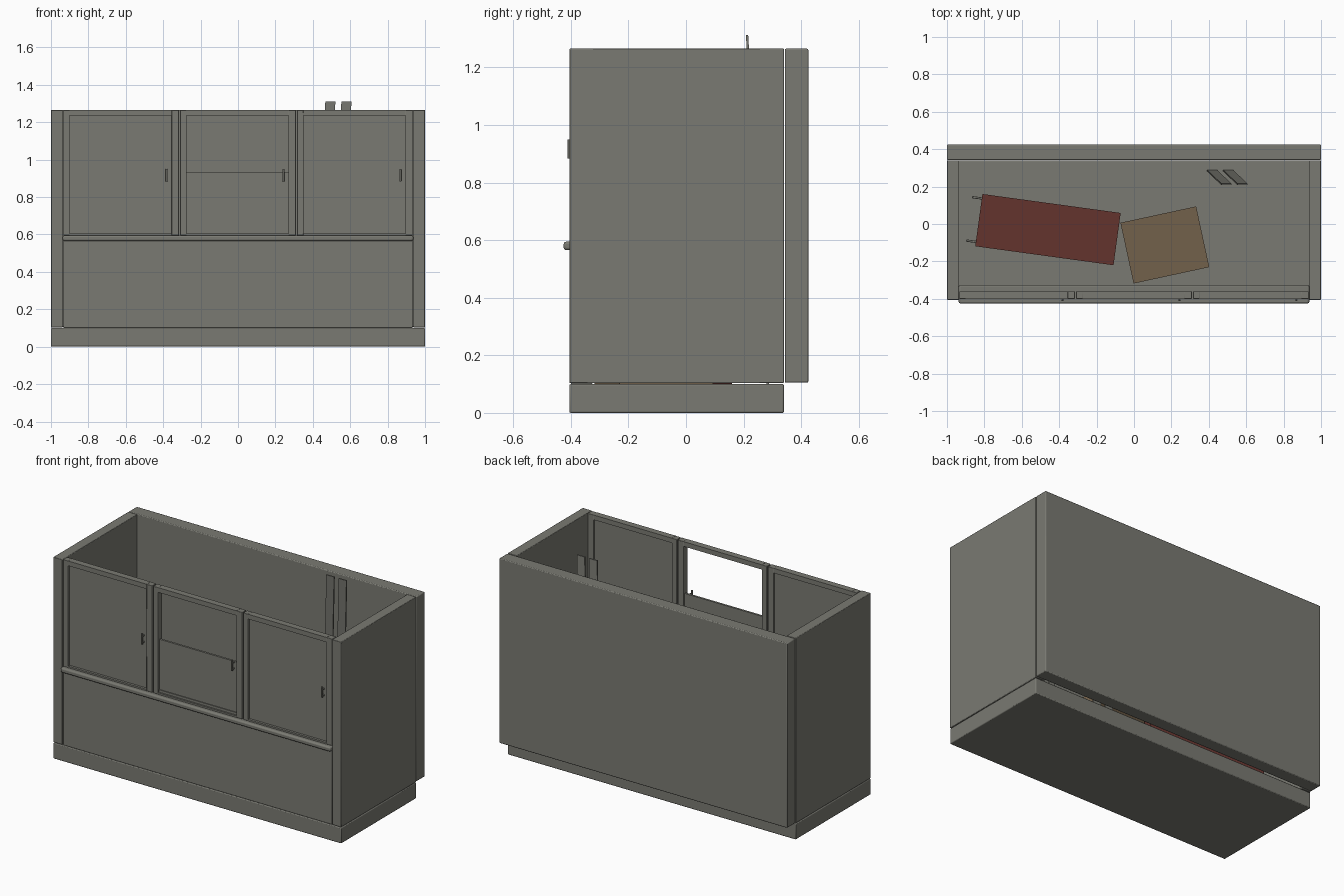
import bpy, math
from mathutils import Matrix, Vector

cube = bpy.data.objects.get("Cube")
if cube:
    bpy.data.objects.remove(cube, do_unlink=True)


def material(name, rgb):
    m = bpy.data.materials.new(name)
    m.use_nodes = True
    m.diffuse_color = (*rgb, 1)
    m.node_tree.nodes["Principled BSDF"].inputs["Base Color"].default_value = (*rgb, 1)
    return m


GREY = material("warm grey", (0.195, 0.195, 0.17))
RED = material("dark red", (0.125, 0.033, 0.027))
BROWN = material("cardboard brown", (0.17, 0.12, 0.07))


def box(name, x, y, z, mat=GREY, bevel=0.0):
    """Box spanning the given (low, high) ranges, with optional rounded edges."""
    bpy.ops.mesh.primitive_cube_add(size=1)
    ob = bpy.context.object
    ob.name = name
    size = Matrix.Diagonal((x[1] - x[0], y[1] - y[0], z[1] - z[0], 1))
    centre = Vector((sum(x) / 2, sum(y) / 2, sum(z) / 2))
    ob.data.transform(Matrix.Translation(centre) @ size)
    ob.data.materials.append(mat)
    if bevel:
        mod = ob.modifiers.new("soft edges", "BEVEL")
        mod.width, mod.segments = bevel, 2
        bpy.ops.object.shade_smooth_by_angle()
    return ob


FLOOR, TOP, SILL = 0.1, 1.265, 0.595

# Base slab and main walls
box("base_slab", (-1, 1), (-0.405, 0.34), (0, FLOOR), bevel=0.005)
box("back_wall", (-1, 1), (0.343, 0.425), (0.105, TOP), bevel=0.005)
for side, s in (("left", 1), ("right", -1)):
    box(side + "_wall", sorted((s * 0.937, s)), (-0.405, 0.34), (0.103, TOP), bevel=0.003)
box("front_lower_wall", (-0.934, 0.934), (-0.4, -0.325), (FLOOR, 0.567), bevel=0.003)
box("counter_sill", (-0.937, 0.937), (-0.425, -0.325), (0.565, SILL), bevel=0.009)

# Three framed window bays, the middle one with a half-height pane
bays = (("right", -0.625), ("middle", 0), ("left", 0.625))
for bay, cx in bays:
    lo, hi = cx - 0.309, cx + 0.309
    depth = (-0.4, -0.36)
    inner_lo, inner_hi = cx - 0.275, cx + 0.27
    box(bay + "_frame_stile_a", (lo, inner_lo), depth, (SILL, TOP), bevel=0.002)
    box(bay + "_frame_stile_b", (inner_hi, hi), depth, (SILL, TOP), bevel=0.002)
    box(bay + "_frame_top", (inner_lo, inner_hi), depth, (1.235, TOP))
    box(bay + "_frame_bottom", (inner_lo, inner_hi), depth, (SILL, 0.605))
    pane_top = 0.935 if bay == "middle" else 1.235
    box(bay + "_pane", (inner_lo, inner_hi), (-0.385, -0.372), (0.605, pane_top))
    # Pull handle with two short mounts
    hx = cx + 0.243
    box(bay + "_handle_bar", (hx - 0.005, hx + 0.005), (-0.411, -0.402), (0.883, 0.95), bevel=0.002)
    for i, z in enumerate((0.888, 0.928)):
        box(f"{bay}_handle_mount_{i}", (hx - 0.003, hx + 0.003), (-0.404, -0.382), (z, z + 0.007))
box("middle_pane_rail", (-0.275, 0.27), (-0.39, -0.37), (0.605, 0.62))

# Two boards leaning inside, sheared from foot to tip
for i, x in enumerate((0.418, 0.504)):
    board = box(f"leaning_board_{i}", (x - 0.027, x + 0.027), (0.28, 0.288), (FLOOR, 1.312))
    for v in board.data.vertices:
        t = (v.co.z - FLOOR) / (1.312 - FLOOR)
        v.co.x += 0.076 * t
        v.co.y -= 0.072 * t


def place(ob, x, y, degrees):
    ob.location = (x, y, FLOOR)
    ob.rotation_euler.z = math.radians(degrees)


# Red chest with end handles
parts = [box("red_chest", (-0.373, 0.373), (-0.141, 0.141), (0, 0.3), RED)]
for i, y in enumerate((-0.117, 0.117)):
    parts.append(box(f"chest_handle_{i}", (-0.425, -0.37), (y - 0.006, y + 0.006), (0.2, 0.215), bevel=0.003))
for part in parts:
    place(part, -0.46, -0.03, -7.8)

# Cardboard box
place(box("cardboard_box", (-0.207, 0.207), (-0.166, 0.166), (0, 0.27), BROWN), 0.165, -0.112, 12.2)
